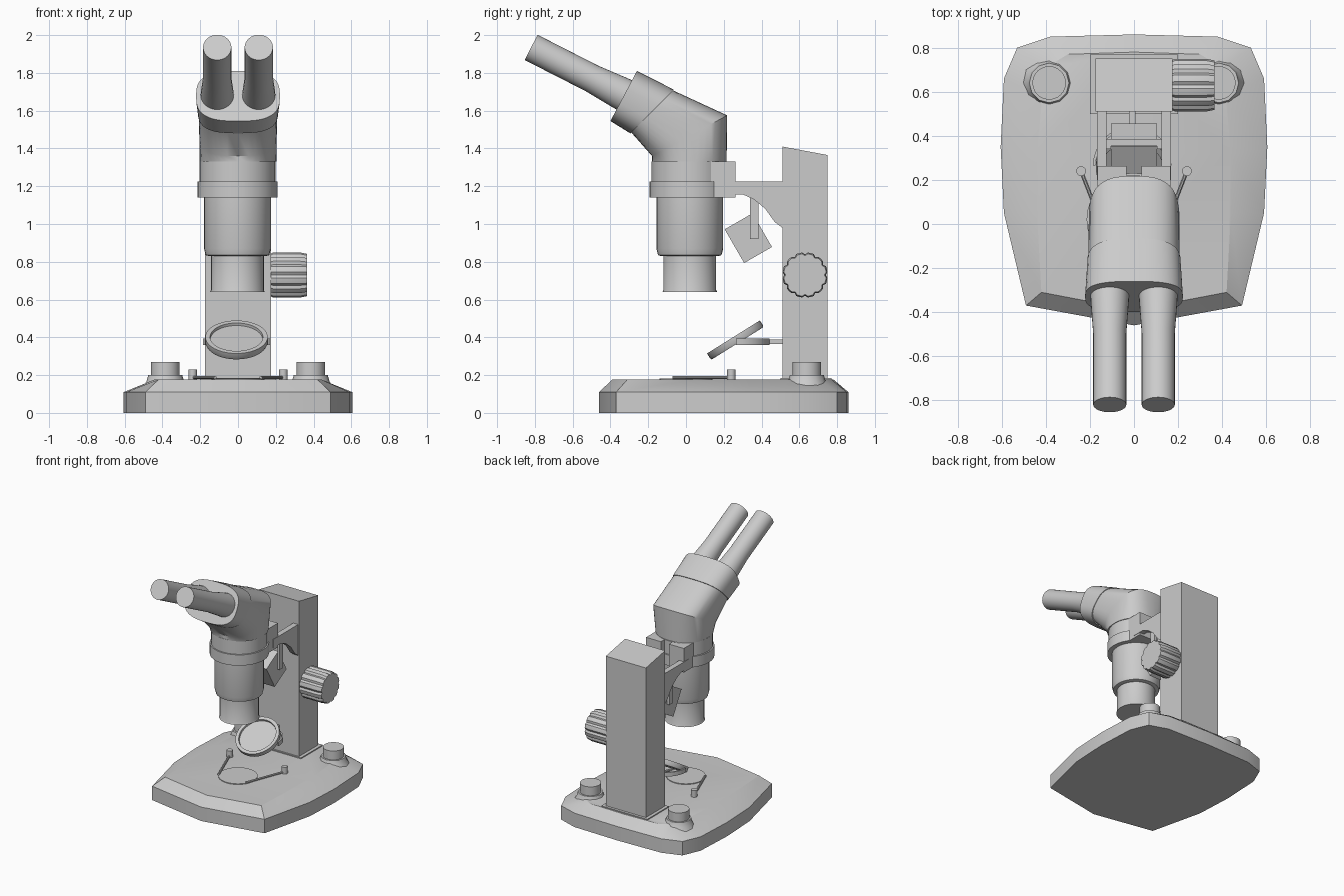
import bpy, bmesh
from math import sin, cos, pi, radians, copysign
from mathutils import Vector, Matrix

cube = bpy.data.objects.get("Cube")
if cube:
    bpy.data.objects.remove(cube)

GREY = (0.6, 0.6, 0.6, 1)
mat = bpy.data.materials.new("light grey")
mat.use_nodes = True
mat.diffuse_color = GREY
mat.node_tree.nodes["Principled BSDF"].inputs["Base Color"].default_value = GREY


def finish(name, bm, smooth=30):
    bmesh.ops.recalc_face_normals(bm, faces=bm.faces)
    mesh = bpy.data.meshes.new(name)
    bm.to_mesh(mesh)
    bm.free()
    mesh.materials.append(mat)
    ob = bpy.data.objects.new(name, mesh)
    bpy.context.collection.objects.link(ob)
    if smooth:
        bpy.ops.object.select_all(action='DESELECT')
        ob.select_set(True)
        bpy.context.view_layer.objects.active = ob
        bpy.ops.object.shade_smooth_by_angle(angle=radians(smooth))
    return ob


def loft(name, rings, smooth=30):
    """Skin closed rings of equal length and cap both ends."""
    bm = bmesh.new()
    rows = [[bm.verts.new(p) for p in ring] for ring in rings]
    n = len(rows[0])
    for a, b in zip(rows, rows[1:]):
        for i in range(n):
            j = (i + 1) % n
            bm.faces.new((a[i], a[j], b[j], b[i]))
    bm.faces.new(rows[0])
    bm.faces.new(rows[-1])
    return finish(name, bm, smooth)


def turned(name, profile, at, axis=(0, 0, 1), sides=32, groove=0):
    """Round part from (radius, height) pairs along an axis."""
    turn = Vector((0, 0, 1)).rotation_difference(Vector(axis)).to_matrix()
    rings = []
    for r, h in profile:
        ring = []
        for i in range(sides):
            a = 2 * pi * i / sides
            q = r - (groove if i % 4 == 0 else 0)
            ring.append(Vector(at) + turn @ Vector((q * cos(a), q * sin(a), h)))
        rings.append(ring)
    return loft(name, rings)


def box(name, at, size, tilt=0):
    bm = bmesh.new()
    m = Matrix.Translation(at) @ Matrix.Rotation(radians(tilt), 4, 'X') @ Matrix.Diagonal((*size, 1))
    bmesh.ops.create_cube(bm, size=1, matrix=m)
    return finish(name, bm, 0)


def side_plate(name, outline, x0, x1):
    """Side outline of (y, z) points extruded across x."""
    return loft(name, [[(x, y, z) for y, z in outline] for x in (x0, x1)], 20)


def mirrored(half, z):
    pts = [(x, y, z) for x, y in half]
    return pts + [(-x, y, z) for x, y in reversed(half) if x > 0]


# Base
rim = [(0, -.46), (.49, -.37), (.59, .05), (.605, .35), (.59, .66), (.53, .8), (.38, .85), (0, .86)]
deck = [(0, -.39), (.42, -.31), (.44, .05), (.44, .32), (.42, .58), (.4, .71), (.3, .77), (0, .78)]
loft("base", [mirrored(rim, 0), mirrored(rim, .11), mirrored(deck, .177)], 25)
turned("stage_disc", [(.14, .17), (.14, .183)], (0, 0, 0))

# Column with sloping top
side_plate("column", [(.51, .15), (.51, 1.41), (.75, 1.365), (.75, .15)], -.175, .175)
box("column_collar", (0, .635, .175), (.4, .27, .02))

# Focus knob
turned("focus_knob", [(.112, .17), (.12, .185), (.12, .33), (.113, .365)],
       (0, .63, .73), (1, 0, 0), 48, .01)

# Barrel and clamp rings
axis = (-.003, .02, 0)
turned("objective", [(.145, .64), (.14, .65), (.14, .84)], axis)
turned("barrel", [(.15, .83), (.168, .835), (.177, .87), (.177, 1.15)], axis)
turned("clamp_ring", [(.212, 1.14), (.212, 1.225)], axis)
turned("upper_ring", [(.202, 1.22), (.202, 1.332)], axis)


def section(y0, z0, y1, z1, width, power, n=40):
    """Rounded section spanning two points in the side plane."""
    a, b = Vector((0, y0, z0)), Vector((0, y1, z1))
    ring = []
    for i in range(n):
        t = 2 * pi * i / n
        u = copysign(abs(cos(t)) ** power, cos(t))
        v = copysign(abs(sin(t)) ** power, sin(t))
        ring.append((a + b) / 2 + (b - a) / 2 * u + Vector((width * v, 0, 0)))
    return ring


# Angled head and its front hood
loft("head", [section(-.18, 1.33, .215, 1.33, .203, .9),
              section(-.18, 1.36, .218, 1.575, .205, .7),
              section(-.29, 1.485, -.068, 1.707, .208, .7)], 35)
loft("head_hood", [section(-.295, 1.48, -.065, 1.712, .212, .7),
                   section(-.4, 1.545, -.26, 1.81, .222, .7)], 35)

# Paired parts
arm = [(.2, 1.225), (.51, 1.225), (.51, .98), (.47, 1.01), (.42, 1.08),
       (.36, 1.13), (.3, 1.157), (.2, 1.157)]
for side, s in (("left", 1), ("right", -1)):
    turned(side + "_eyepiece", [(.09, -.05), (.086, .03), (.075, .19), (.075, .55)],
           (s * .11, -.33, 1.685), (0, -.49, .25))
    side_plate(side + "_arm", arm, s * .125, s * .168)
    box(side + "_clamp_lug", (s * .1, .185, 1.235), (.13, .155, .19))
    box(side + "_lamp_bracket", (s * .115, .362, 1.03), (.02, .045, .22))
    turned(side + "_base_pad", [(.14, .11), (.1, .165), (.09, .2)], (s * .385, .64, 0), sides=12)
    turned(side + "_base_knob", [(.076, .19), (.076, .27)], (s * .385, .64, 0), sides=24)
    turned(side + "_clip_post", [(.022, .17), (.022, .23)], (s * .24, .24, 0), sides=16)
    start, end = Vector((s * .24, .24, .187)), Vector((s * .12, -.07, .187))
    turned(side + "_stage_clip", [(.008, 0), (.008, (end - start).length)],
           start, end - start, 8)

# Lamp housing and its support
box("lamp_housing", (0, .33, .925), (.21, .17, .206), 30)
box("lamp_crossbar", (0, .37, 1.135), (.25, .03, .02))

# Tilted mirror dish held by a half-ring yoke
turned("mirror_dish", [(.16, -.02), (.165, -.01), (.165, .02), (.14, .02), (.138, .005)],
       (-.008, .262, .385), (0, -sin(radians(32)), cos(radians(32))), 40)
yoke = []
for i in range(17):
    a = pi * i / 16
    yoke.append([(-.008 + r * cos(a), .265 + r * sin(a), z)
                 for r, z in ((.166, .36), (.178, .36), (.178, .393), (.166, .393))])
loft("mirror_yoke", yoke)
box("mirror_stem", (-.008, .475, .377), (.03, .09, .025))
